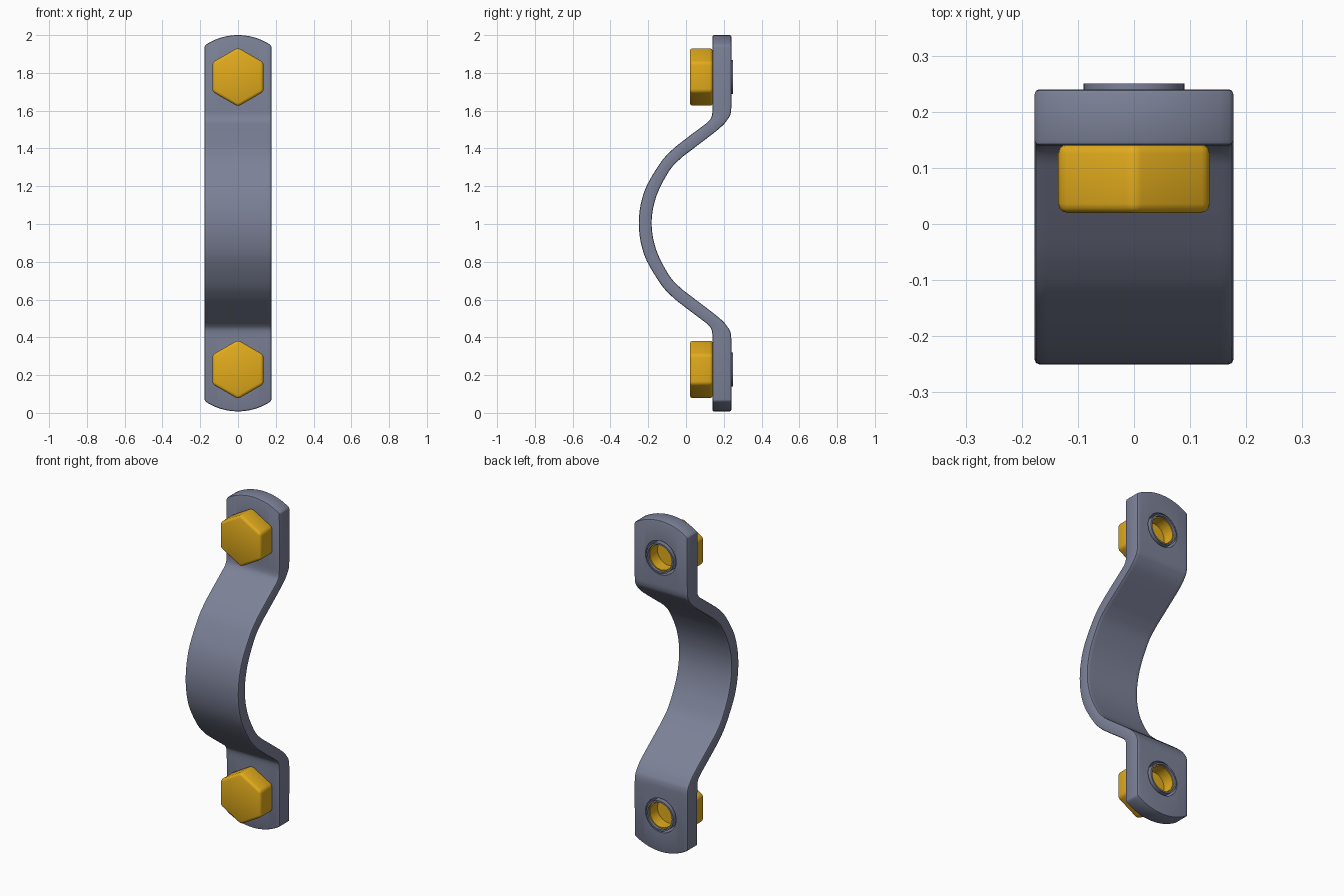
import bpy, bmesh, math
from mathutils import Vector, Matrix

if "Cube" in bpy.data.objects:
    bpy.data.objects.remove(bpy.data.objects["Cube"])

MID, HALF_Z, HALF_X = 1.004, 0.996, 0.177
BOLT_DZ = 0.774


def material(name, colour):
    mat = bpy.data.materials.new(name)
    mat.diffuse_color = (*colour, 1)
    mat.use_nodes = True
    mat.node_tree.nodes["Principled BSDF"].inputs["Base Color"].default_value = mat.diffuse_color
    return mat


gold = material("gold", (0.76, 0.41, 0.012))
steel = material("blue_grey_steel", (0.20, 0.22, 0.31))


def make_object(name, bm):
    bmesh.ops.recalc_face_normals(bm, faces=bm.faces)
    mesh = bpy.data.meshes.new(name)
    bm.to_mesh(mesh)
    bm.free()
    ob = bpy.data.objects.new(name, mesh)
    bpy.context.collection.objects.link(ob)
    return ob


def cylinder_y(name, radius, y0, y1, z, sides=40):
    bm = bmesh.new()
    bmesh.ops.create_cone(bm, cap_ends=True, segments=sides, radius1=radius,
                          radius2=radius, depth=y1 - y0)
    bm.transform(Matrix.Translation((0, (y0 + y1) / 2, z)) @ Matrix.Rotation(math.pi / 2, 4, 'X'))
    return make_object(name, bm)


def bevel(ob, width, segments):
    m = ob.modifiers.new("bevel", 'BEVEL')
    m.width, m.segments, m.limit_method, m.angle_limit = width, segments, 'ANGLE', math.radians(40)


def cut(ob, cutter):
    m = ob.modifiers.new("cut", 'BOOLEAN')
    m.operation, m.solver, m.object = 'DIFFERENCE', 'EXACT', cutter
    cutter.hide_render = True


def finish(ob, mat, angle=35):
    bpy.ops.object.select_all(action='DESELECT')
    ob.select_set(True)
    bpy.context.view_layer.objects.active = ob
    bpy.ops.object.convert(target='MESH')
    bpy.ops.object.shade_smooth_by_angle(angle=math.radians(angle))
    ob.data.materials.clear()
    ob.data.materials.append(mat)


# Strap profile, upper half: front (y, dz) and back (y, dz) pairs
pairs = [(0.14, 0.60, 0.24, 0.62), (0.135, 0.562, 0.237, 0.585), (0.118, 0.538, 0.224, 0.555),
         (0.085, 0.512, 0.178, 0.503), (0.0, 0.448, 0.045, 0.40), (-0.075, 0.387, -0.028, 0.343),
         (-0.14, 0.313, -0.09, 0.275), (-0.222, 0.165, -0.158, 0.14), (-0.25, 0.0, -0.182, 0.0)]
pairs += [(a, -b, c, -d) for a, b, c, d in reversed(pairs[:-1])]
P = [Vector(p) for p in pairs]
ext = [Vector((0.14, 0.64, 0.24, 0.65))] + P + [Vector((0.14, -0.64, 0.24, -0.65))]
rows = []
for i in range(1, len(ext) - 2):
    a, b, c, d = ext[i - 1:i + 3]
    for k in range(5):
        t = k / 5
        rows.append(0.5 * (2 * b + (c - a) * t + (2 * a - 5 * b + 4 * c - d) * t * t
                           + (3 * b - a - 3 * c + d) * t ** 3))
rows.append(P[-1])

# Strap: sections across the width, with arched ends
COLS, R = 16, 0.312
bm = bmesh.new()
sections = []
for i in range(COLS + 1):
    x = HALF_X * (2 * i / COLS - 1)
    end = HALF_Z - (R - math.sqrt(R * R - x * x))
    full = [Vector((0.14, end, 0.24, end))] + rows + [Vector((0.14, -end, 0.24, -end))]
    sections.append([(bm.verts.new((x, r[0], MID + r[1])), bm.verts.new((x, r[2], MID + r[3])))
                     for r in full])
for s, t in zip(sections, sections[1:]):
    for j in range(len(s) - 1):
        for k in (0, 1):
            bm.faces.new((s[j][k], s[j + 1][k], t[j + 1][k], t[j][k]))
    for j in (0, -1):
        bm.faces.new((s[j][0], s[j][1], t[j][1], t[j][0]))
for s in (sections[0], sections[-1]):
    for j in range(len(s) - 1):
        bm.faces.new((s[j][0], s[j][1], s[j + 1][1], s[j + 1][0]))
strap = make_object("strap", bm)
bevel(strap, 0.008, 2)

helpers = []
for label, z in (("upper", MID + BOLT_DZ), ("lower", MID - BOLT_DZ)):
    # Bolt hole through the flange
    hole = cylinder_y("hole_cutter_" + label, 0.102, 0.10, 0.30, z)
    cut(strap, hole)
    # Hex bolt head, one point up
    head = cylinder_y(label + "_bolt_head", 0.156, 0.02, 0.142, z, 6)
    bevel(head, 0.016, 3)
    finish(head, gold)
    # Hollow bolt shank seen from the back
    shank = cylinder_y(label + "_bolt_shank", 0.08, 0.135, 0.235, z)
    recess = cylinder_y("recess_cutter_" + label, 0.074, 0.165, 0.30, z)
    cut(shank, recess)
    finish(shank, gold)
    # Sleeve around the shank, standing slightly proud at the back
    sleeve = cylinder_y(label + "_sleeve", 0.09, 0.135, 0.25, z)
    bore = cylinder_y("bore_cutter_" + label, 0.0805, 0.10, 0.30, z)
    cut(sleeve, bore)
    finish(sleeve, steel)
    helpers += [hole, recess, bore]
finish(strap, steel)
for h in helpers:
    bpy.data.objects.remove(h)
